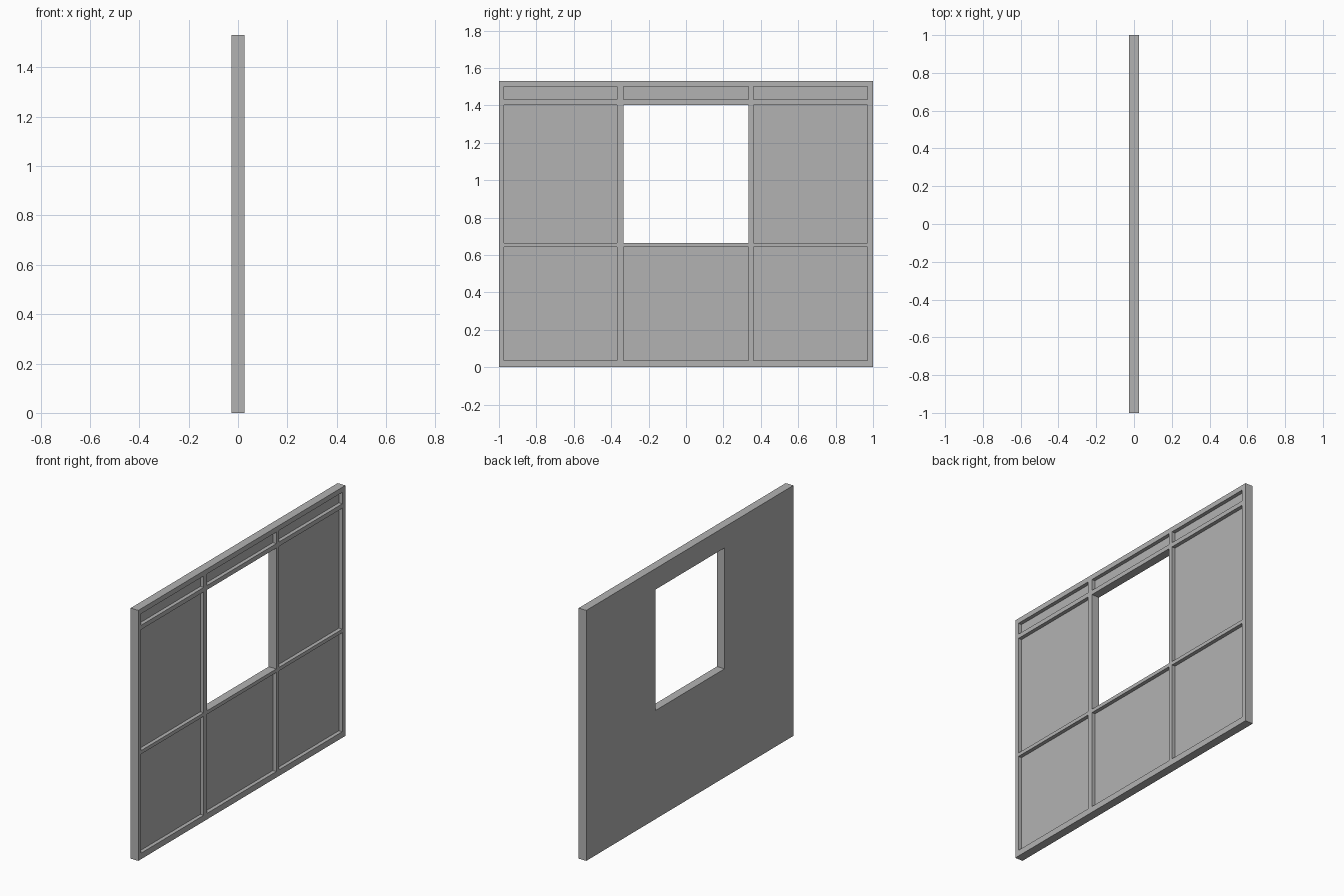
import bpy, bmesh
from mathutils import Vector

cube = bpy.data.objects.get("Cube")
if cube:
    bpy.data.objects.remove(cube, do_unlink=True)

grey = bpy.data.materials.new("wall grey")
grey.use_nodes = True
colour = (0.45, 0.45, 0.45, 1)
grey.diffuse_color = colour
grey.node_tree.nodes["Principled BSDF"].inputs["Base Color"].default_value = colour

HALF, RECESS = 0.026, 0.023
# Edges of the posts and rails; odd-numbered cells are the openings between them
ys = [-1, -0.973, -0.368, -0.335, 0.333, 0.36, 0.97, 1]
zs = [0, 0.037, 0.642, 0.664, 1.403, 1.43, 1.5, 1.531]
WINDOW = (3, 3)

bm = bmesh.new()

# Framed face, with the window left open
grid = [[bm.verts.new((HALF, y, z)) for z in zs] for y in ys]
panels = []
for i in range(len(ys) - 1):
    for j in range(len(zs) - 1):
        if (i, j) == WINDOW:
            continue
        face = bm.faces.new((grid[i][j], grid[i + 1][j], grid[i + 1][j + 1], grid[i][j + 1]))
        if i % 2 and j % 2:
            panels.append(face)

# Flat rear face and the outer and window edges
front = bm.faces[:]
back = bmesh.ops.extrude_face_region(bm, geom=front, use_keep_orig=True)["geom"]
bmesh.ops.translate(bm, verts=[v for v in back if isinstance(v, bmesh.types.BMVert)],
                    vec=Vector((-2 * HALF, 0, 0)))

# Recessed panels
sunk = bmesh.ops.extrude_discrete_faces(bm, faces=panels)["faces"]
for face in sunk:
    bmesh.ops.translate(bm, verts=face.verts[:], vec=Vector((-RECESS, 0, 0)))

bmesh.ops.recalc_face_normals(bm, faces=bm.faces[:])
bmesh.ops.dissolve_limit(bm, angle_limit=0.01, verts=bm.verts[:], edges=bm.edges[:])

mesh = bpy.data.meshes.new("window_wall")
bm.to_mesh(mesh)
bm.free()
mesh.materials.append(grey)
wall = bpy.data.objects.new("window_wall", mesh)
bpy.context.collection.objects.link(wall)
